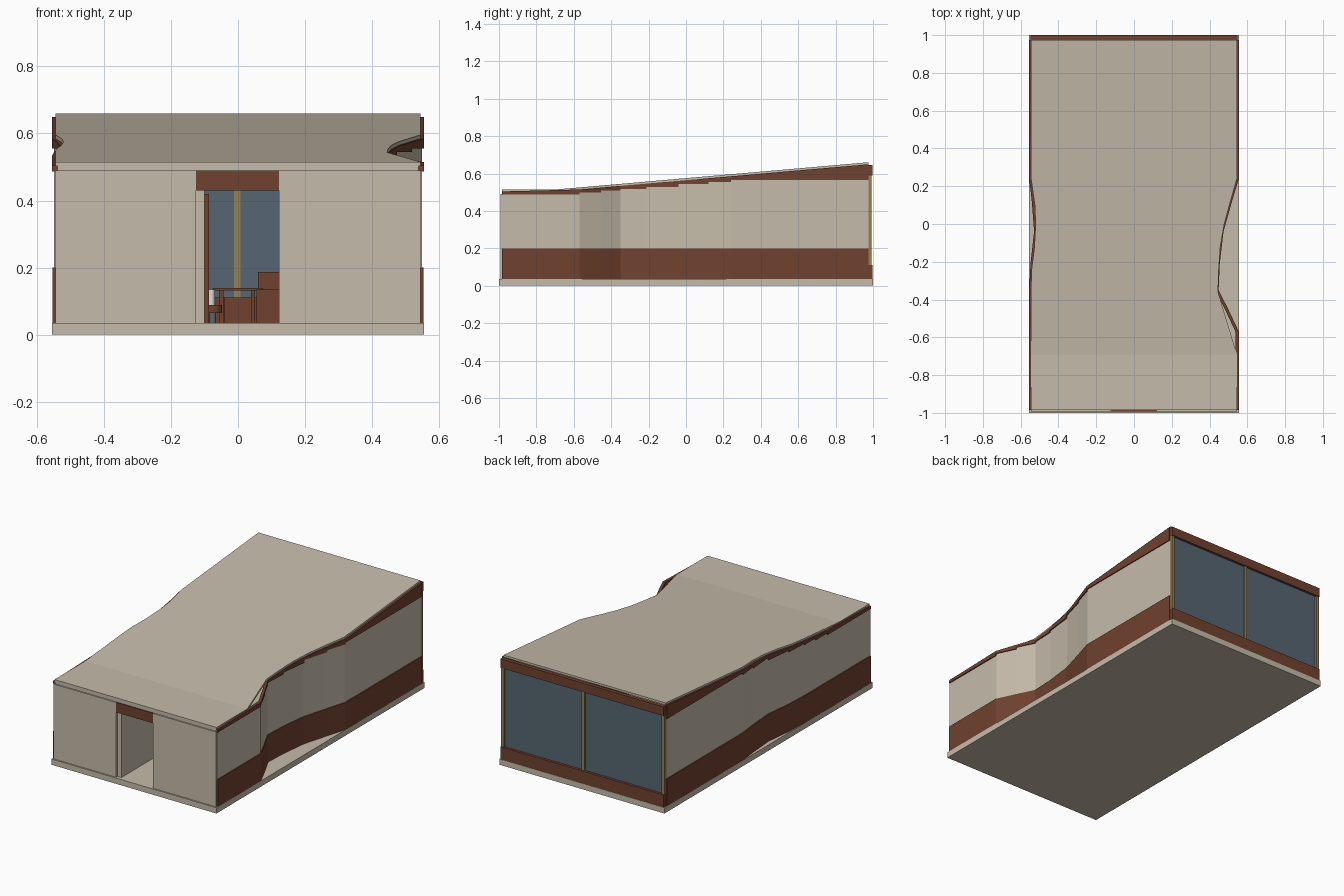
import bpy, bmesh
from mathutils import Vector

if "Cube" in bpy.data.objects:
    bpy.data.objects.remove(bpy.data.objects["Cube"], do_unlink=True)


def material(name, rgb):
    m = bpy.data.materials.new(name)
    m.use_nodes = True
    m.diffuse_color = (*rgb, 1)
    m.node_tree.nodes["Principled BSDF"].inputs["Base Color"].default_value = (*rgb, 1)
    return m


CREAM = material("cream plaster", (0.56, 0.50, 0.40))
BROWN = material("red brown wood", (0.162, 0.054, 0.028))
GLASS = material("slate glass", (0.095, 0.132, 0.165))
GOLD = material("gold frame", (0.31, 0.215, 0.09))
WHITE = material("white china", (0.75, 0.73, 0.69))


def finish(name, bm, *mats):
    bmesh.ops.recalc_face_normals(bm, faces=bm.faces)
    mesh = bpy.data.meshes.new(name)
    bm.to_mesh(mesh)
    bm.free()
    for m in mats:
        mesh.materials.append(m)
    ob = bpy.data.objects.new(name, mesh)
    bpy.context.collection.objects.link(ob)
    return ob


def hexa(bm, bottom, top, index=0):
    """Prism from two matching four-point loops."""
    b = [bm.verts.new(p) for p in bottom]
    t = [bm.verts.new(p) for p in top]
    faces = [bm.faces.new(b), bm.faces.new(t)]
    for i in range(4):
        j = (i + 1) % 4
        faces.append(bm.faces.new((b[i], b[j], t[j], t[i])))
    for f in faces:
        f.material_index = index


def box(name, x, y, z, mat):
    bm = bmesh.new()
    ring = [(x[0], y[0]), (x[1], y[0]), (x[1], y[1]), (x[0], y[1])]
    hexa(bm, [(*p, z[0]) for p in ring], [(*p, z[1]) for p in ring])
    return finish(name, bm, mat)


def cylinder(name, x, y, z, radius, mat, sides=24):
    bm = bmesh.new()
    bmesh.ops.create_cone(bm, cap_ends=True, segments=sides, radius1=radius,
                          radius2=radius, depth=z[1] - z[0])
    bmesh.ops.translate(bm, verts=bm.verts, vec=Vector((x, y, (z[0] + z[1]) / 2)))
    return finish(name, bm, mat)


FLOOR = 0.035


def roof_z(y):
    return 0.515 + max(0, y + 0.69) * 0.145 / 1.665


# Floor slab
box("floor_slab", (-0.555, 0.555), (-1, 1), (0, FLOOR), CREAM)

# Side walls: station y, right wall x, left wall x, top of the plaster band
STATIONS = [
    (-0.985, 0.549, -0.549, 0.487),
    (-0.57, 0.549, -0.549, 0.498),
    (-0.455, 0.495, -0.549, 0.510),
    (-0.35, 0.442, -0.549, 0.518),
    (-0.21, 0.448, -0.542, 0.528),
    (-0.04, 0.468, -0.523, 0.545),
    (0.12, 0.513, -0.535, 0.555),
    (0.24, 0.549, -0.549, 0.565),
    (0.975, 0.549, -0.549, 0.565),
]


def side_wall(name, column, sign):
    bm = bmesh.new()
    for a, b in zip(STATIONS, STATIONS[1:]):
        def band(low, high, proud, index):
            ring = [(a[column] + sign * proud, a[0]), (b[column] + sign * proud, b[0]),
                    (b[column] - sign * 0.012, b[0]), (a[column] - sign * 0.012, a[0])]
            hexa(bm, [(x, y, low) for x, y in ring],
                 [(x, y, high or roof_z(y) - 0.011) for x, y in ring], index)
        band(FLOOR, 0.2, 0.005, 1)
        band(0.2, a[3], 0, 0)
        band(a[3], None, 0.006, 1)
    finish(name, bm, CREAM, BROWN)


side_wall("right_wall", 1, 1)
side_wall("left_wall", 2, -1)

# Roof: flat at the front, rising to the back, with curved-in edges
ROOF = [
    (-0.985, -0.545, 0.545), (-0.69, -0.545, 0.545), (-0.36, -0.545, 0.445),
    (-0.25, -0.543, 0.448), (-0.12, -0.527, 0.457), (0, -0.521, 0.478),
    (0.1, -0.525, 0.505), (0.24, -0.545, 0.545), (0.975, -0.545, 0.545),
]
bm = bmesh.new()
rows = []
for y, left, right in ROOF:
    z = roof_z(y)
    rows.append([bm.verts.new(p) for p in
                 ((left, y, z), (right, y, z), (right, y, z - 0.013), (left, y, z - 0.013))])
for r, s in zip(rows, rows[1:]):
    for i in range(4):
        j = (i + 1) % 4
        bm.faces.new((r[i], r[j], s[j], s[i]))
bm.faces.new(rows[0])
bm.faces.new(rows[-1])
finish("roof", bm, CREAM)

# Front wall with doorway
FRONT = (-0.992, -0.978)
box("front_panel_a", (-0.545, -0.125), FRONT, (FLOOR, 0.49), CREAM)
box("front_panel_b", (0.123, 0.545), FRONT, (FLOOR, 0.49), CREAM)
box("door_header", (-0.125, 0.123), FRONT, (0.43, 0.49), BROWN)
box("front_beam", (-0.545, 0.545), (-0.985, -0.975), (0.49, 0.503), CREAM)
box("hall_partition", (-0.125, -0.1), (-0.978, -0.45), (FLOOR, 0.49), CREAM)
box("inner_door", (-0.1, -0.086), (-0.42, -0.2), (FLOOR, 0.42), BROWN)

# Back window wall
box("window_sill", (-0.549, 0.549), (0.972, 0.998), (FLOOR, 0.11), BROWN)
box("window_header", (-0.549, 0.549), (0.975, 0.998), (0.59, 0.645), BROWN)
box("window_glass", (-0.545, 0.545), (0.977, 0.983), (0.11, 0.59), GLASS)
for i, x in enumerate((-0.539, -0.002, 0.539)):
    box(f"window_post_{i}", (x - 0.01, x + 0.01), (0.973, 0.992), (0.11, 0.59), GOLD)

# Table, bench, armchairs and crockery
box("table_top", (-0.075, 0.075), (0.3, 0.55), (0.131, 0.139), BROWN)
for x in (-0.05, 0.045):
    for y in (0.33, 0.52):
        box("table_leg", (x - 0.006, x + 0.006), (y - 0.006, y + 0.006), (FLOOR, 0.131), BROWN)
box("bench", (-0.04, 0.04), (0.7, 0.82), (FLOOR, 0.11), BROWN)
box("armchair_seat", (0.055, 0.15), (0.3, 0.42), (FLOOR, 0.1), BROWN)
box("armchair_back", (0.06, 0.15), (0.42, 0.45), (FLOOR, 0.187), BROWN)
for y in (0.285, 0.42):
    box("armchair_arm", (0.055, 0.15), (y, y + 0.018), (FLOOR, 0.135), BROWN)
cylinder("stool_seat", -0.075, 0.2, (0.065, 0.088), 0.028, BROWN)
cylinder("stool_stem", -0.075, 0.2, (FLOOR, 0.065), 0.01, GLASS)
cylinder("jug", -0.08, 0.2, (0.088, 0.135), 0.012, WHITE)
